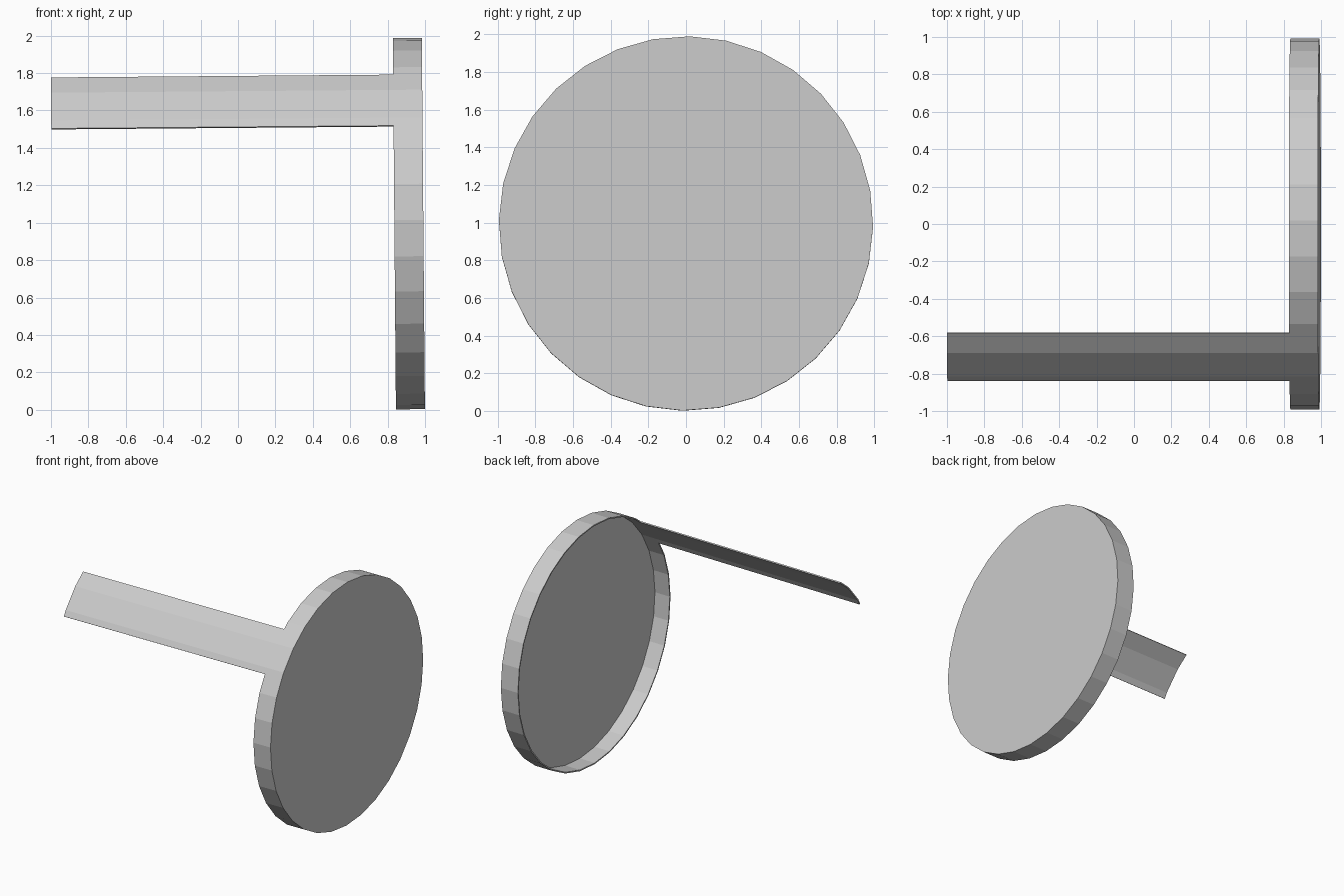
import bpy, bmesh, math
from mathutils import Matrix, Vector

if "Cube" in bpy.data.objects:
    bpy.data.objects.remove(bpy.data.objects["Cube"])

SIDES, R, WALL = 32, 0.993, 0.01
DEPTH, FLOOR, REACH = 0.155, 0.02, -1.985
ROLL = -1.1                        # first vertex angle in degrees
STEP = 360 / SIDES
# slight lean of the whole model, placed on the ground
PLACE = Matrix.Translation((0.991, 0, 0.996)) @ Matrix.Rotation(-0.0083, 4, 'Y')


def finish(name, bm):
    bmesh.ops.recalc_face_normals(bm, faces=bm.faces)
    bm.transform(PLACE)
    mesh = bpy.data.meshes.new(name)
    bm.to_mesh(mesh)
    bm.free()
    obj = bpy.data.objects.new(name, mesh)
    bpy.context.collection.objects.link(obj)
    return obj


def ring(bm, x, r):
    """Polygon of vertices facing along x."""
    pts = []
    for i in range(SIDES):
        a = math.radians(ROLL + i * STEP)
        pts.append(bm.verts.new((x, r * math.cos(a), r * math.sin(a))))
    return pts


# shallow pan: flat outer face, thin rim, recessed floor
bm = bmesh.new()
rings = [ring(bm, x, r) for x, r in
         [(0, R), (-DEPTH, R), (-DEPTH, R - WALL), (-FLOOR, R - WALL)]]
for a, b in zip(rings, rings[1:]):
    for i in range(SIDES):
        j = (i + 1) % SIDES
        bm.faces.new((a[i], a[j], b[j], b[i]))
bm.faces.new(rings[0])
bm.faces.new(rings[-1])
finish("round_pan", bm)


def on_wall(deg, inset):
    """Point on the faceted wall at an angle."""
    local = (deg - ROLL) % STEP - STEP / 2
    r = R * math.cos(math.radians(STEP / 2)) / math.cos(math.radians(local)) - inset
    a = math.radians(deg)
    return r * math.cos(a), r * math.sin(a)


# handle: strip of the rim wall extended backwards
angles = [126.3, ROLL + 12 * STEP, ROLL + 13 * STEP, 148.0]
bm = bmesh.new()
rows = []
for deg in angles:
    (y0, z0), (y1, z1) = on_wall(deg, 0), on_wall(deg, WALL)
    rows.append([bm.verts.new(Vector(p)) for p in
                 [(-DEPTH, y0, z0), (REACH, y0, z0), (REACH, y1, z1), (-DEPTH, y1, z1)]])
for a, b in zip(rows, rows[1:]):
    for i in range(4):
        j = (i + 1) % 4
        bm.faces.new((a[i], a[j], b[j], b[i]))
bm.faces.new(rows[0])
bm.faces.new(rows[-1])
finish("handle", bm)
